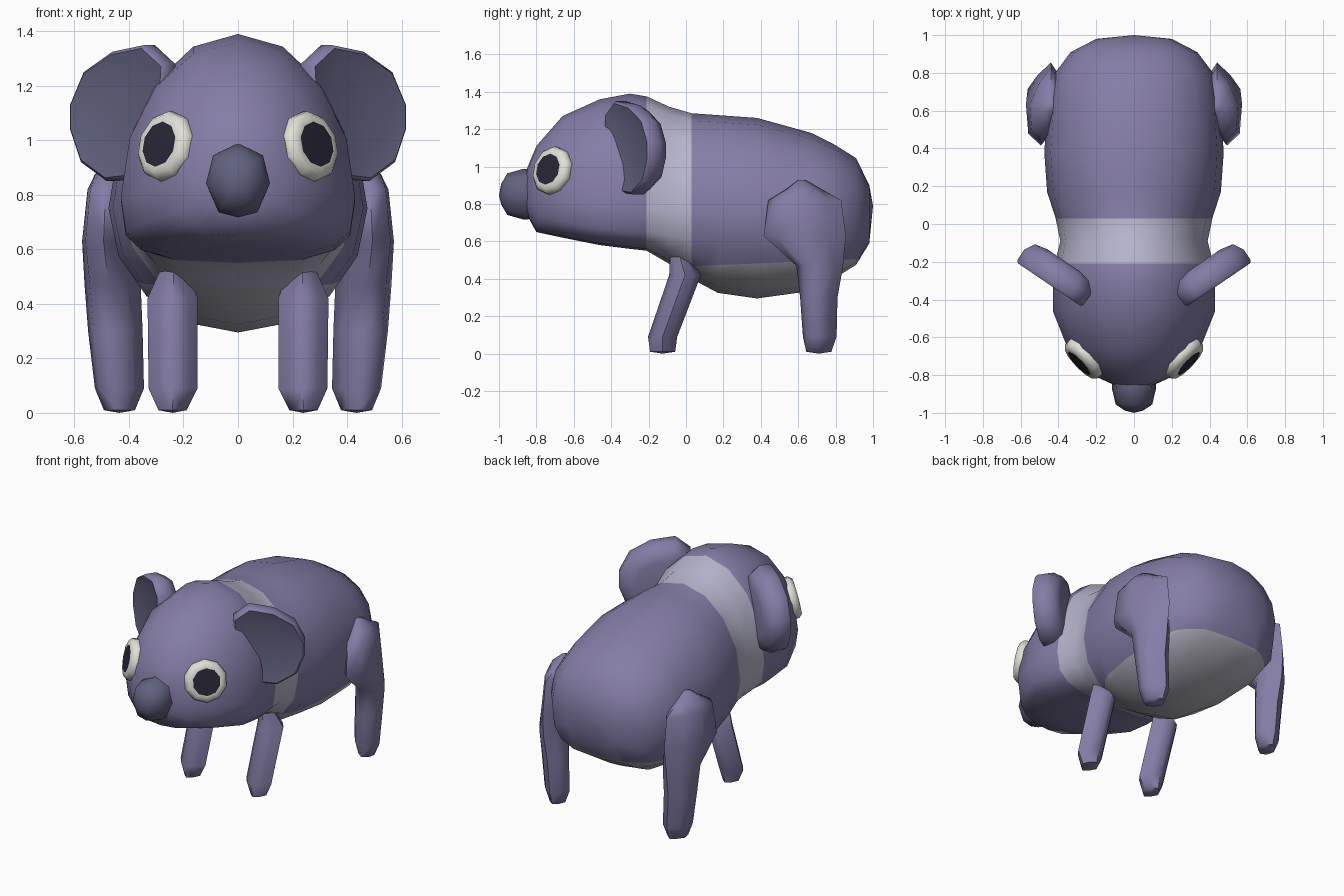
import bpy, bmesh, math
from mathutils import Vector

if "Cube" in bpy.data.objects:
    bpy.data.objects.remove(bpy.data.objects["Cube"])


def material(name, rgb):
    m = bpy.data.materials.new(name)
    m.diffuse_color = (*rgb, 1)
    m.use_nodes = True
    m.node_tree.nodes["Principled BSDF"].inputs["Base Color"].default_value = m.diffuse_color
    return m


PURPLE = material("purple fur", (0.235, 0.205, 0.385))
BAND = material("pale lavender", (0.47, 0.46, 0.60))
BELLY = material("belly grey", (0.44, 0.43, 0.50))
SLATE = material("slate ear and nose", (0.12, 0.12, 0.21))
WHITE = material("eye white", (0.75, 0.74, 0.68))
DARK = material("pupil dark", (0.022, 0.020, 0.038))


def loft(name, rings, mats, start_tip=None, end_tip=None, rule=None, cuts=(), angle=40):
    """Skin a list of equal-length rings; ends close to a tip or a flat cap."""
    bm = bmesh.new()
    rows = [[bm.verts.new(p) for p in ring] for ring in rings]
    n = len(rows[0])
    for a, b in zip(rows, rows[1:]):
        for i in range(n):
            j = (i + 1) % n
            bm.faces.new((a[i], a[j], b[j], b[i]))
    for row, tip in ((rows[0], start_tip), (rows[-1], end_tip)):
        if tip is None:
            bm.faces.new(row)
        else:
            t = bm.verts.new(tip)
            for i in range(n):
                bm.faces.new((row[i], row[(i + 1) % n], t))
    for co, no in cuts:
        bmesh.ops.bisect_plane(bm, geom=bm.verts[:] + bm.edges[:] + bm.faces[:],
                               dist=0.002, plane_co=co, plane_no=no)
    bmesh.ops.recalc_face_normals(bm, faces=bm.faces)
    if rule:
        for f in bm.faces:
            f.material_index = rule(f)
    me = bpy.data.meshes.new(name)
    bm.to_mesh(me)
    bm.free()
    for m in mats:
        me.materials.append(m)
    ob = bpy.data.objects.new(name, me)
    bpy.context.collection.objects.link(ob)
    bpy.ops.object.select_all(action='DESELECT')
    ob.select_set(True)
    bpy.context.view_layer.objects.active = ob
    bpy.ops.object.shade_smooth_by_angle(angle=math.radians(angle))
    return ob


def spow(v, p):
    return math.copysign(abs(v) ** p, v)


# Head and torso: y, top z, bottom z, half width, widest z, lower roundness
stations = [
    (-0.85, 0.99, 0.74, 0.11, 0.85, 0.9),
    (-0.80, 1.11, 0.65, 0.22, 0.83, 0.75),
    (-0.66, 1.27, 0.62, 0.35, 0.81, 0.6),
    (-0.46, 1.36, 0.58, 0.43, 0.79, 0.55),
    (-0.30, 1.39, 0.56, 0.43, 0.78, 0.55),
    (-0.21, 1.375, 0.55, 0.42, 0.78, 0.6),
    (-0.09, 1.32, 0.48, 0.39, 0.77, 0.75),
    (0.03, 1.285, 0.40, 0.415, 0.76, 0.9),
    (0.17, 1.275, 0.325, 0.46, 0.75, 1.0),
    (0.38, 1.26, 0.295, 0.475, 0.75, 1.0),
    (0.67, 1.18, 0.335, 0.455, 0.75, 0.85),
    (0.79, 1.12, 0.40, 0.425, 0.75, 0.72),
    (0.91, 1.045, 0.475, 0.335, 0.76, 0.65),
    (0.98, 0.90, 0.59, 0.20, 0.77, 0.8),
]


def body_ring(y, top, bot, w, mid, p):
    ring = []
    q = 0.94 if y > 0.1 else 1.0
    for i in range(16):
        a = 2 * math.pi * i / 16
        c, s = math.cos(a), math.sin(a)
        if s >= 0:
            ring.append((w * spow(c, q), y, mid + (top - mid) * abs(s) ** q))
        else:
            ring.append((w * spow(c, p), y, mid + (mid - bot) * spow(s, p)))
    return ring


def coat(f):
    c = f.calc_center_median()
    if c.y < -0.21:
        return 0
    if c.z < 0.465 + 0.045 * c.y:
        return 2
    return 1 if c.y < 0.03 else 0


loft("body", [body_ring(*s) for s in stations], [PURPLE, BAND, BELLY],
     (0, -0.865, 0.86), (0, 1.0, 0.79), coat,
     cuts=[((0, 0, 0.465), (0, -0.045, 1))], angle=60)

# Nose: peaked, rounded block lofted forwards
nose_shape = [(0, .132), (.09, .09), (.115, -.01), (.07, -.115),
              (0, -.133), (-.07, -.115), (-.115, -.01), (-.09, .09)]
nose = [[(x * k, y, 0.853 + z * k) for x, z in nose_shape]
        for y, k in ((-0.80, 1.0), (-0.87, 1.02), (-0.955, .84), (-0.988, .42))]
loft("nose", nose, [SLATE], end_tip=(0, -1.0, .845), angle=65)


# Legs: z, centre x, centre y, radius x, radius y
front_leg = [(.01, .24, -.125, .052, .067), (.09, .238, -.125, .09, .078),
             (.42, .24, -.005, .092, .085), (.525, .235, -.035, .05, .05)]
rear_leg = [(.01, .435, .71, .057, .067), (.09, .435, .715, .09, .09),
            (.30, .45, .71, .10, .10), (.47, .46, .715, .103, .125),
            (.63, .467, .635, .105, .22), (.82, .462, .635, .09, .195),
            (.875, .45, .63, .075, .10), (.925, .44, .62, .025, .025)]
# Diagonal fullness: outer back, inner back, inner front, outer front
front_diagonals = (.85, .85, .85, .85)
rear_diagonals = (.82, .88, .86, 1.0)


def leg(name, sections, diagonals, shear, side):
    rings = []
    for z, cx, cy, rx, ry in sections:
        ring = []
        for i in range(8):
            k = diagonals[i // 2] if i % 2 else 1
            dx = k * rx * math.cos(math.pi * i / 4)
            dy = k * ry * math.sin(math.pi * i / 4)
            ring.append((side * (cx + dx - shear * dy), cy + dy, z))
        rings.append(ring)
    z, cx, cy = sections[0][:3]
    loft(name, rings, [PURPLE], start_tip=(side * cx, cy, 0), angle=60)


# Ears: outline in x and z, lying on a slanted plane, domed behind
ear_outline = [(.28, 1.28), (.355, 1.35), (.475, 1.325), (.58, 1.25), (.630, 1.13),
               (.630, 1.04), (.59, .92), (.495, .85), (.415, .86), (.345, .95), (.29, 1.10)]
ear_back = Vector((-0.55, 0.83, 0))


def ear(name, side):
    rings = []
    for k, depth in ((.70, .026), (.95, .010), (1.0, .025), (1.0, .09), (.86, .145), (.55, .16)):
        ring = []
        for x, z in ear_outline:
            x, z = .445 + (x - .445) * k, 1.10 + (z - 1.10) * k
            p = Vector((x, -.475 + (x - .24) * .68, z)) + ear_back * depth
            ring.append((side * p.x, p.y, p.z))
        rings.append(ring)

    def inner(f):
        n = f.normal
        return 1 if n.y < -0.6 and n.x * side > 0.2 and abs(n.z) < 0.45 else 0
    loft(name, rings, [PURPLE, SLATE], rule=inner, angle=50)


# Eyes: white rounded rim around a flat pupil
def eye(name, side):
    n = Vector((.70, -.67, .22)).normalized()
    u = n.cross(Vector((0, 0, 1))).normalized()
    v = u.cross(n)
    centre = Vector((.262, -.712, .977))
    rings = []
    for r, h in ((.115, -.05), (.132, -.005), (.129, .018), (.110, .038), (.085, .040)):
        ring = []
        for i in range(10):
            a = 2 * math.pi * (i + .5) / 10
            p = centre + u * r * math.cos(a) + v * r * math.sin(a) + n * h
            ring.append((side * p.x, p.y, p.z))
        rings.append(ring)
    loft(name, rings, [WHITE, DARK],
         rule=lambda f: 1 if len(f.verts) == 10 and f.normal.y < 0 else 0, angle=80)


for label, side in (("left", 1), ("right", -1)):
    leg("front_leg_" + label, front_leg, front_diagonals, 0, side)
    leg("rear_leg_" + label, rear_leg, rear_diagonals, .12, side)
    ear("ear_" + label, side)
    eye("eye_" + label, side)
